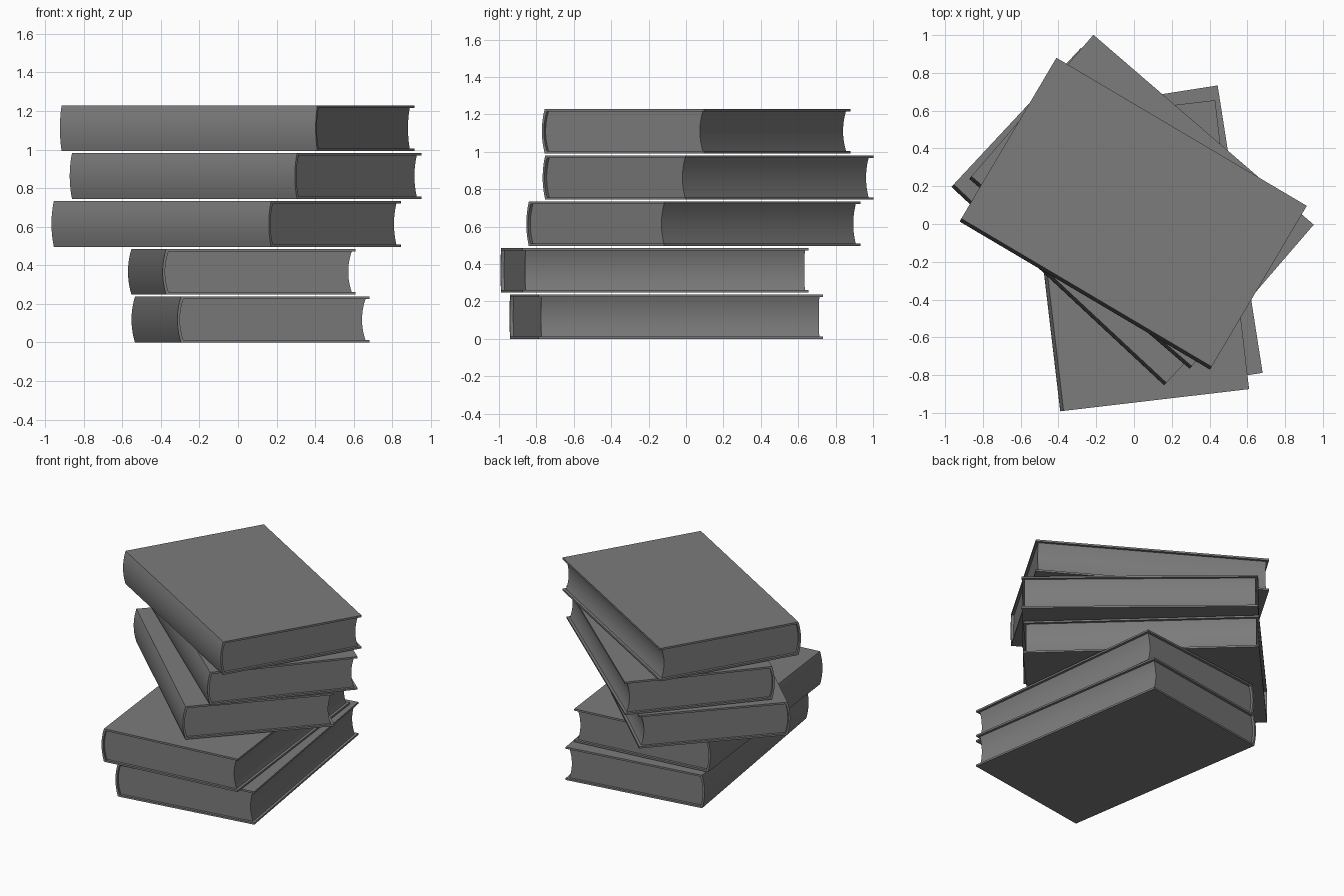
import bpy
import bmesh
import math
from mathutils import Matrix

if "Cube" in bpy.data.objects:
    bpy.data.objects.remove(bpy.data.objects["Cube"], do_unlink=True)

# Single flat colour
grey = bpy.data.materials.new("book grey")
grey.use_nodes = True
GREY = (0.2, 0.2, 0.2, 1)
grey.diffuse_color = GREY
grey.node_tree.nodes["Principled BSDF"].inputs["Base Color"].default_value = GREY

# Shared book dimensions
LENGTH, HEIGHT, BOARD = 1.54, 0.237, 0.013
SPINE, FORE = -0.486, 0.503      # straight ends of the boards
BULGE, INSET = 0.018, 0.018
PITCH = 0.248


def arc(y, depth, z0, z1, steps=12):
    """Shallow vertical arc from z0 to z1, pushed towards -y by depth."""
    return [(y - depth * (1 - (2 * i / steps - 1) ** 2), z0 + (z1 - z0) * i / steps)
            for i in range(steps + 1)]


def extrude_profile(name, profile, length, place):
    """Sweep a closed (y, z) outline along x and put it in place."""
    bm = bmesh.new()
    face = bm.faces.new([bm.verts.new((-length / 2, y, z)) for y, z in profile])
    swept = bmesh.ops.extrude_face_region(bm, geom=[face])["geom"]
    verts = [v for v in swept if isinstance(v, bmesh.types.BMVert)]
    bmesh.ops.translate(bm, verts=verts, vec=(length, 0, 0))
    bmesh.ops.recalc_face_normals(bm, faces=bm.faces)
    mesh = bpy.data.meshes.new(name)
    bm.to_mesh(mesh)
    bm.free()
    mesh.materials.append(grey)
    obj = bpy.data.objects.new(name, mesh)
    obj.matrix_world = place
    bpy.context.collection.objects.link(obj)
    bpy.ops.object.select_all(action="DESELECT")
    obj.select_set(True)
    bpy.context.view_layer.objects.active = obj
    bpy.ops.object.shade_smooth_by_angle(angle=math.radians(30))


def book(name, x, y, z, degrees):
    place = Matrix.Translation((x, y, z)) @ Matrix.Rotation(math.radians(degrees), 4, "Z")
    low, high = BOARD, HEIGHT - BOARD
    # Cover: two boards joined by a rounded spine
    outer = arc(SPINE, BULGE, 0, HEIGHT)
    inner = arc(SPINE + BOARD, BULGE, low, high)
    cover = outer + [(FORE, HEIGHT), (FORE, high)] + inner[::-1] + [(FORE, low), (FORE, 0)]
    extrude_profile(name + "_cover", cover, LENGTH, place)
    # Pages: rounded at the spine, hollow at the fore edge
    pages = inner + arc(FORE - INSET, BULGE, low, high)[::-1]
    extrude_profile(name + "_pages", pages, LENGTH - 2 * INSET, place)


# Stack from the bottom up: centre x, centre y, turn
stack = [
    ("bottom_book", 0.065, -0.105, -81.1),
    ("second_book", 0.02, -0.168, -83.3),
    ("middle_book", -0.06, 0.04, -43.0),
    ("fourth_book", 0.04, 0.118, -40.75),
    ("top_book", -0.004, 0.055, -30.6),
]
for level, (name, x, y, turn) in enumerate(stack):
    book(name, x, y, level * PITCH, turn)
